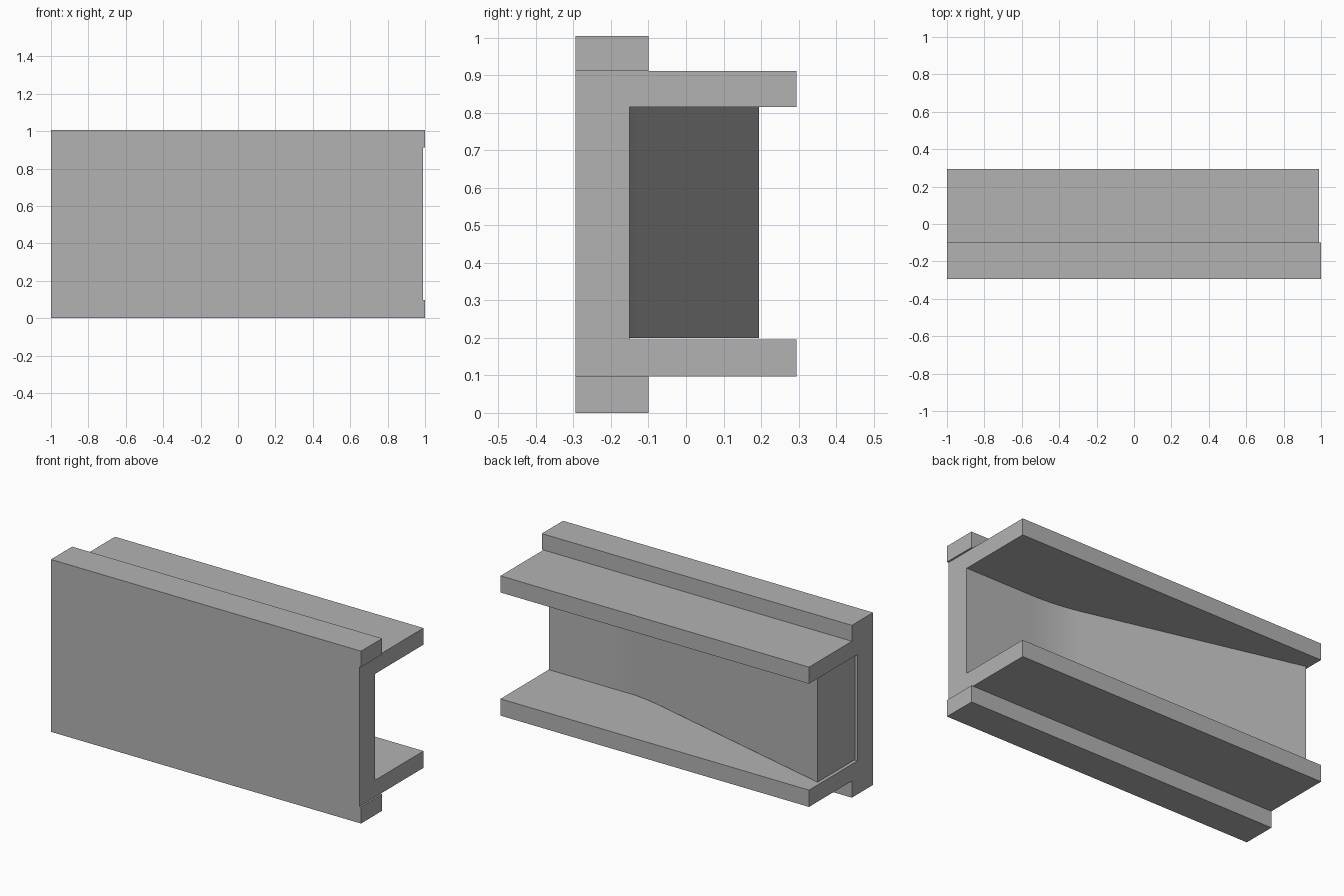
import bpy
import bmesh
from mathutils import Vector

cube = bpy.data.objects.get("Cube")
if cube:
    bpy.data.objects.remove(cube, do_unlink=True)

grey = bpy.data.materials.new("plain_grey")
grey.use_nodes = True
GREY = (0.45, 0.45, 0.45, 1)
grey.diffuse_color = GREY
grey.node_tree.nodes["Principled BSDF"].inputs["Base Color"].default_value = GREY


def extrude(name, points, offset):
    """Extrude a closed outline of 3D points along an offset."""
    bm = bmesh.new()
    face = bm.faces.new([bm.verts.new(p) for p in points])
    result = bmesh.ops.extrude_face_region(bm, geom=[face])
    moved = [v for v in result["geom"] if isinstance(v, bmesh.types.BMVert)]
    bmesh.ops.translate(bm, verts=moved, vec=offset)
    bmesh.ops.recalc_face_normals(bm, faces=bm.faces)
    mesh = bpy.data.meshes.new(name)
    bm.to_mesh(mesh)
    bm.free()
    mesh.materials.append(grey)
    obj = bpy.data.objects.new(name, mesh)
    bpy.context.collection.objects.link(obj)
    return obj


FRONT, BACK, LIP, WEB = -0.295, 0.295, -0.1, -0.15
HEIGHT, LOW, HIGH = 1.005, 0.097, 0.912
FLOOR, CEILING = 0.195, 0.815
LEFT, RIGHT, SHORT = 1.0, -1.0, 0.99

# Channel: front web with an upper and a lower flange
section = [(FRONT, LOW), (BACK, LOW), (BACK, FLOOR), (WEB, FLOOR),
           (WEB, CEILING), (BACK, CEILING), (BACK, HIGH), (FRONT, HIGH)]
extrude("channel", [(RIGHT, y, z) for y, z in section], (SHORT - RIGHT, 0, 0))

# Front lips above and below the channel
for name, low, high in (("lower_lip", 0, LOW), ("upper_lip", HIGH, HEIGHT)):
    outline = [(FRONT, low), (LIP, low), (LIP, high), (FRONT, high)]
    extrude(name, [(RIGHT, y, z) for y, z in outline], (LEFT - RIGHT, 0, 0))

# Tapered filler between the flanges, easing into the web
tip, corner = Vector((0.56, WEB)), Vector((0.4, WEB))
thick = Vector((-0.985, 0.195))
blend = corner + (thick - corner).normalized() * (tip - corner).length
steps = 8
curve = []
for i in range(steps + 1):
    t = i / steps
    curve.append(tip * (1 - t) ** 2 + corner * 2 * t * (1 - t) + blend * t ** 2)
outline = curve + [thick, Vector((thick.x, WEB - 0.01)), Vector((tip.x, WEB - 0.01))]
filler = extrude("tapered_filler", [(p.x, p.y, FLOOR + 0.004) for p in outline],
                 (0, 0, CEILING - FLOOR - 0.004))
bpy.ops.object.select_all(action="DESELECT")
filler.select_set(True)
bpy.context.view_layer.objects.active = filler
bpy.ops.object.shade_smooth_by_angle()
